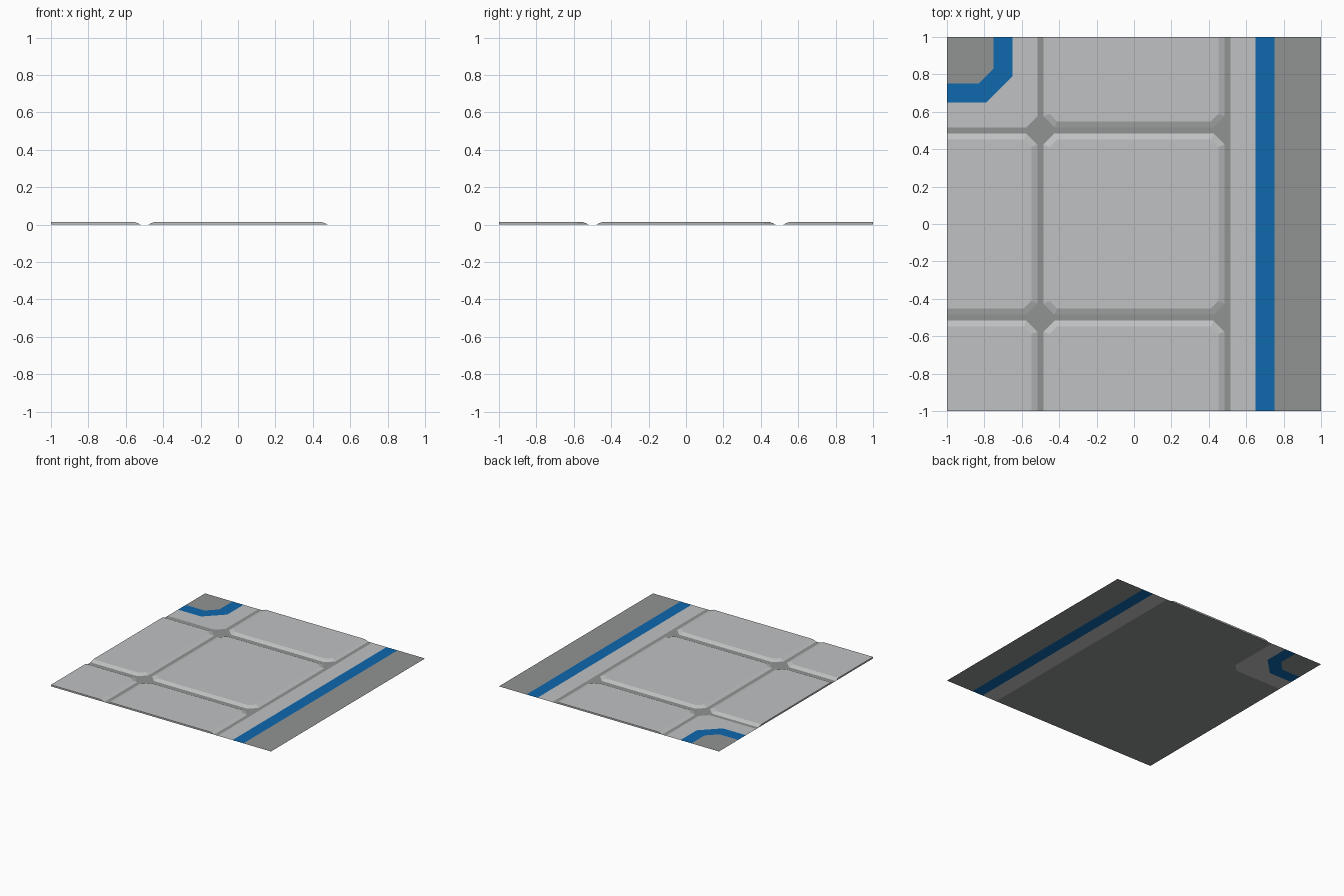
import bpy
import bmesh
from mathutils import Vector

if "Cube" in bpy.data.objects:
    bpy.data.objects.remove(bpy.data.objects["Cube"])

HEIGHT = 0.013   # raised tile height
GAP = 0.016      # half width of the grooves
BEVEL = 0.033    # width of the sloped tile rim
CUT = 0.059      # corner cut of the tiles


def material(name, hex_colour):
    def lin(c):
        c /= 255
        return c / 12.92 if c <= 0.04045 else ((c + 0.055) / 1.055) ** 2.4
    m = bpy.data.materials.new(name)
    m.diffuse_color = [lin(int(hex_colour[i:i + 2], 16)) for i in (0, 2, 4)] + [1]
    m.use_nodes = True
    m.node_tree.nodes["Principled BSDF"].inputs["Base Color"].default_value = m.diffuse_color
    return m


light = material("light_grey", "c0c1c2")
dark = material("dark_grey", "919493")
blue = material("blue", "0e68ae")


def finish(name, bm, mat):
    mesh = bpy.data.meshes.new(name)
    bm.to_mesh(mesh)
    bm.free()
    mesh.materials.append(mat)
    ob = bpy.data.objects.new(name, mesh)
    bpy.context.collection.objects.link(ob)


def plate(name, outline, mat):
    """Flat face on the ground, facing up."""
    bm = bmesh.new()
    f = bm.faces.new([bm.verts.new((x, y, 0)) for x, y in outline])
    f.normal_update()
    if f.normal.z < 0:
        f.normal_flip()
    bmesh.ops.triangulate(bm, faces=bm.faces[:])
    finish(name, bm, mat)


def octagon(h, c):
    k = h - c
    return [(h, -k), (h, k), (k, h), (-k, h), (-h, k), (-h, -k), (-k, -h), (k, -h)]


def tile(name, cx, cy):
    """Bevelled tile with cut corners, trimmed at the edge of the floor."""
    h = 0.5 - GAP
    top_cut = CUT - BEVEL * (2 - 2 ** 0.5)
    bm = bmesh.new()
    low = [bm.verts.new((cx + x, cy + y, 0)) for x, y in octagon(h, CUT)]
    high = [bm.verts.new((cx + x, cy + y, HEIGHT)) for x, y in octagon(h - BEVEL, top_cut)]
    bm.faces.new(high)
    bm.faces.new(low[::-1])
    for i in range(8):
        j = (i + 1) % 8
        bm.faces.new((low[i], low[j], high[j], high[i]))
    for n in (Vector((-1, 0, 0)), Vector((0, -1, 0)), Vector((0, 1, 0))):
        r = bmesh.ops.bisect_plane(bm, geom=bm.verts[:] + bm.edges[:] + bm.faces[:],
                                   plane_co=n, plane_no=n, clear_outer=True)
        edges = [e for e in r["geom_cut"] if isinstance(e, bmesh.types.BMEdge)]
        if edges:
            bmesh.ops.holes_fill(bm, edges=edges, sides=0)
    bmesh.ops.recalc_face_normals(bm, faces=bm.faces[:])
    # the underside is covered by the base
    under = [f for f in bm.faces if f.normal.z < -0.9]
    bmesh.ops.delete(bm, geom=under, context='FACES')
    finish(name, bm, light)


def corner(d, c):
    """Path round the back left corner, d from the edges, with its bend cut by c."""
    return [(-1, 1 - d), (-1 + d - c, 1 - d), (-1 + d, 1 - d + c), (-1 + d, 1)]


# Flat bands along the right side
E = 0.5 + GAP
for name, x0, x1, mat in (("side_light_strip", E, 0.65, light),
                          ("side_blue_stripe", 0.65, 0.75, blue),
                          ("side_dark_strip", 0.75, 1, dark)):
    plate(name, [(x0, -1), (x1, -1), (x1, 1), (x0, 1)], mat)

# Flat bands round the back left corner
edge, outer, inner = corner(1 - E, CUT), corner(0.35, 0.14), corner(0.25, 0.08)
plate("corner_light_strip", edge + outer[::-1], light)
plate("corner_blue_stripe", outer + inner[::-1], blue)
plate("corner_dark_patch", inner + [(-1, 1)], dark)

# Dark base seen in the grooves
plate("groove_base", [(-1, -1), (E, -1), (E, 1)] + edge[::-1], dark)

# Raised tiles
for cx in (-1, 0):
    for cy in (-1, 0, 1):
        if (cx, cy) != (-1, 1):
            tile("floor_tile", cx, cy)
